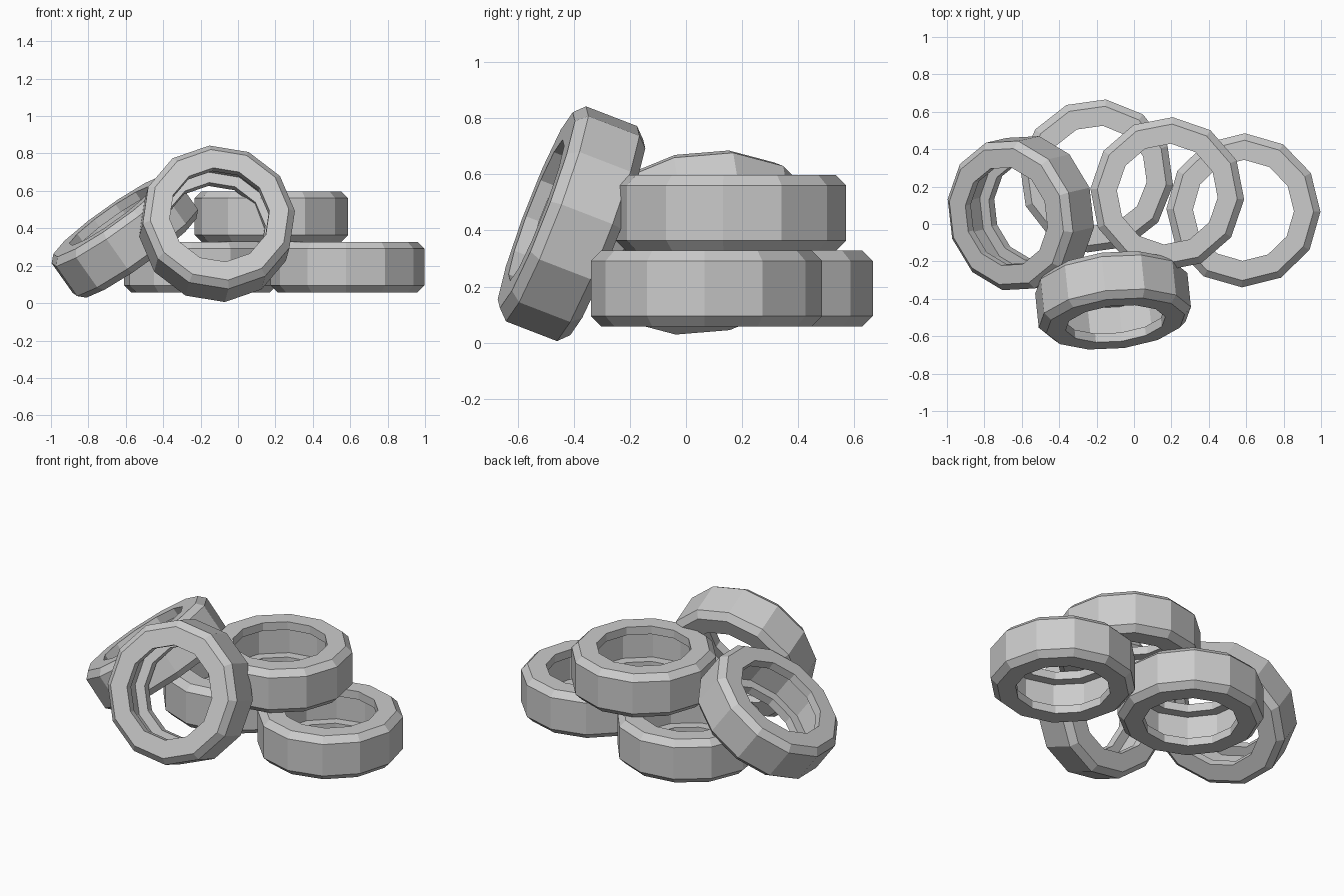
import bpy, bmesh
from math import radians, cos, sin, pi
from mathutils import Matrix, Vector

if "Cube" in bpy.data.objects:
    bpy.data.objects.remove(bpy.data.objects["Cube"])

SIDES = 12
# closed cross-section (radius, height): chamfered tread, flat sidewalls, hollow inside
PROFILE = [(0.27, 0.135), (0.375, 0.135), (0.412, 0.098), (0.412, -0.098),
           (0.375, -0.135), (0.27, -0.135), (0.27, -0.085), (0.33, -0.085),
           (0.33, 0.085), (0.27, 0.085)]


def rot(deg, axis):
    return Matrix.Rotation(radians(deg), 4, axis)


def tyre(name, loc, yaw=0, tilt=0, tilt_axis='X', phase=0):
    """Revolve the profile into a ring, then turn, tilt and place it."""
    bm = bmesh.new()
    rings = []
    for i in range(SIDES):
        a = 2 * pi * i / SIDES
        rings.append([bm.verts.new((r * cos(a), r * sin(a), z)) for r, z in PROFILE])
    n = len(PROFILE)
    for i in range(SIDES):
        p, q = rings[i], rings[(i + 1) % SIDES]
        for j in range(n):
            k = (j + 1) % n
            bm.faces.new((p[j], p[k], q[k], q[j]))
    bmesh.ops.recalc_face_normals(bm, faces=bm.faces)
    mesh = bpy.data.meshes.new(name)
    bm.to_mesh(mesh)
    bm.free()
    ob = bpy.data.objects.new(name, mesh)
    bpy.context.collection.objects.link(ob)
    ob.matrix_world = (Matrix.Translation(Vector(loc)) @ rot(yaw, 'Z')
                       @ rot(tilt, tilt_axis) @ rot(phase, 'Z'))
    return ob


# flat tyres: two on the bottom, one stacked on top
tyre("bottom_right_tyre", (0.585, 0.073, 0.193), phase=-1)
tyre("bottom_back_tyre", (-0.2, 0.257, 0.193), phase=-7)
tyre("stacked_tyre", (0.178, 0.16, 0.463), phase=-4)

# leaning tyres: one against the left, one upright at the front
tyre("left_leaning_tyre", (-0.605, 0.058, 0.357), yaw=13, tilt=-36, tilt_axis='Y', phase=7)
tyre("front_leaning_tyre", (-0.112, -0.408, 0.424), yaw=6, tilt=69, tilt_axis='X', phase=5)
